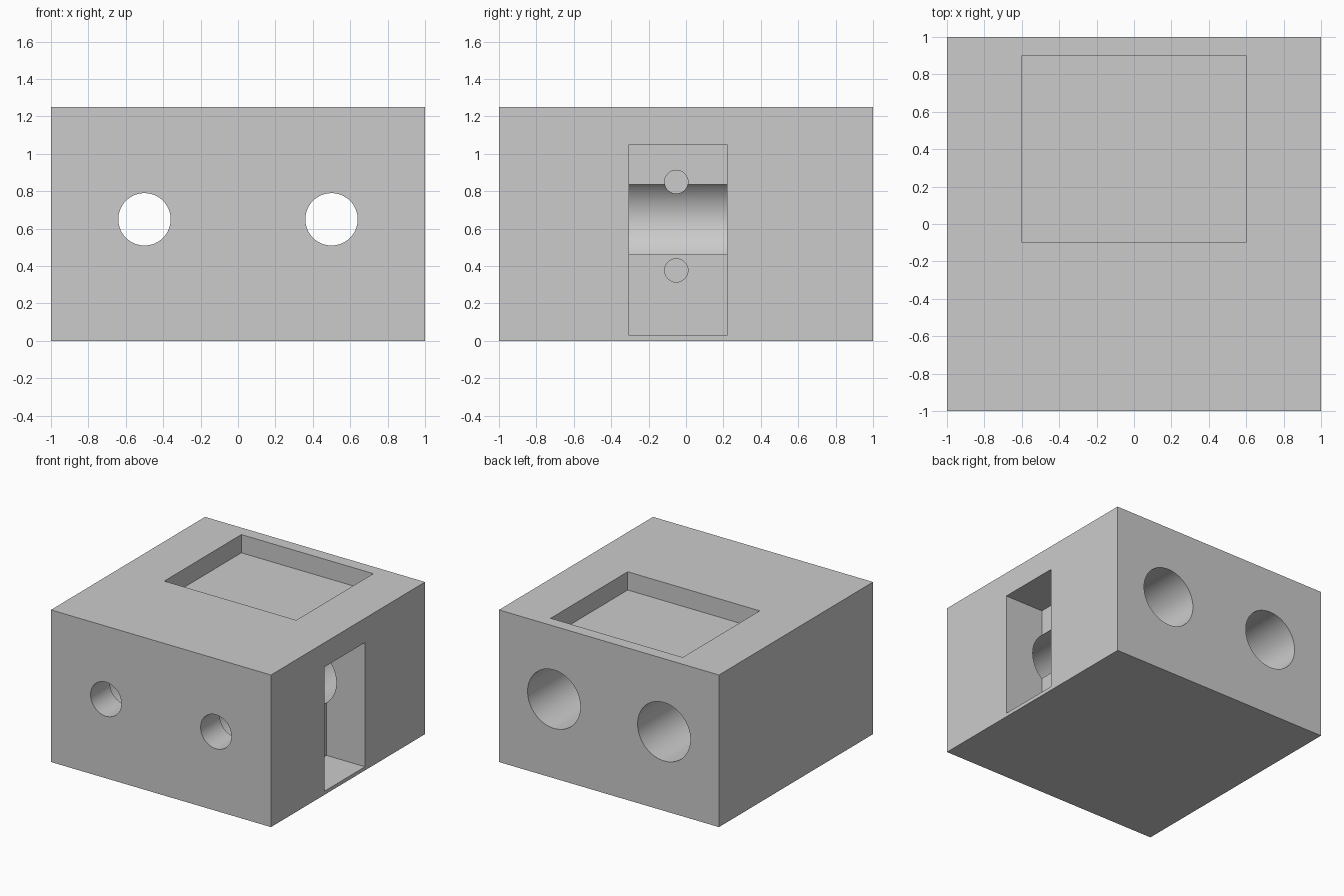
import bpy
from math import pi
from mathutils import Vector

old = bpy.data.objects.get("Cube")
if old:
    bpy.data.objects.remove(old, do_unlink=True)

grey = bpy.data.materials.new("light grey")
grey.use_nodes = True
colour = (0.6, 0.6, 0.6, 1)
grey.diffuse_color = colour
grey.node_tree.nodes["Principled BSDF"].inputs["Base Color"].default_value = colour


def box(name, low, high):
    low, high = Vector(low), Vector(high)
    bpy.ops.mesh.primitive_cube_add(size=1, location=(low + high) / 2)
    obj = bpy.context.object
    obj.name = name
    obj.scale = high - low
    bpy.ops.object.transform_apply(location=True, rotation=True, scale=True)
    obj.data.materials.append(grey)
    return obj


def rod(name, radius, start, end, rotation, sides=64):
    start, end = Vector(start), Vector(end)
    bpy.ops.mesh.primitive_cylinder_add(
        vertices=sides, radius=radius, depth=(end - start).length,
        location=(start + end) / 2, rotation=rotation)
    obj = bpy.context.object
    obj.name = name
    bpy.ops.object.transform_apply(location=True, rotation=True, scale=True)
    obj.data.materials.append(grey)
    return obj


# Solid block
block = box("housing_block", (-1, -1, 0), (1, 1, 1.25))

# Top pocket and side slot
cutters = [
    box("top_pocket_cutter", (-0.6, -0.1, 1.1), (0.6, 0.9, 1.4)),
    box("side_slot_cutter", (0.65, -0.305, 0.03), (1.2, 0.22, 1.05)),
]

# Stepped bores, wide from the back and narrow through the front wall
along_y = (pi / 2, 0, 0)
for x in (-0.5, 0.5):
    cutters.append(rod("bore_cutter", 0.24, (x, -0.75, 0.65), (x, 1.1, 0.65), along_y))
    cutters.append(rod("front_hole_cutter", 0.14, (x, -1.1, 0.65), (x, -0.7, 0.65), along_y))

# Small blind holes in the end wall of the slot
for z in (0.377, 0.85):
    cutters.append(rod("screw_hole_cutter", 0.0625, (0.1, -0.052, z),
                       (0.8, -0.052, z), (0, pi / 2, 0), 32))

# Cut everything out of the block
bpy.ops.object.select_all(action="DESELECT")
block.select_set(True)
bpy.context.view_layer.objects.active = block
for cutter in cutters:
    cutter.hide_render = True
    cut = block.modifiers.new("cut", "BOOLEAN")
    cut.operation = "DIFFERENCE"
    cut.solver = "EXACT"
    cut.object = cutter
    bpy.ops.object.modifier_apply(modifier=cut.name)
for cutter in cutters:
    bpy.data.objects.remove(cutter, do_unlink=True)

bpy.ops.object.shade_smooth_by_angle(angle=pi / 6)
